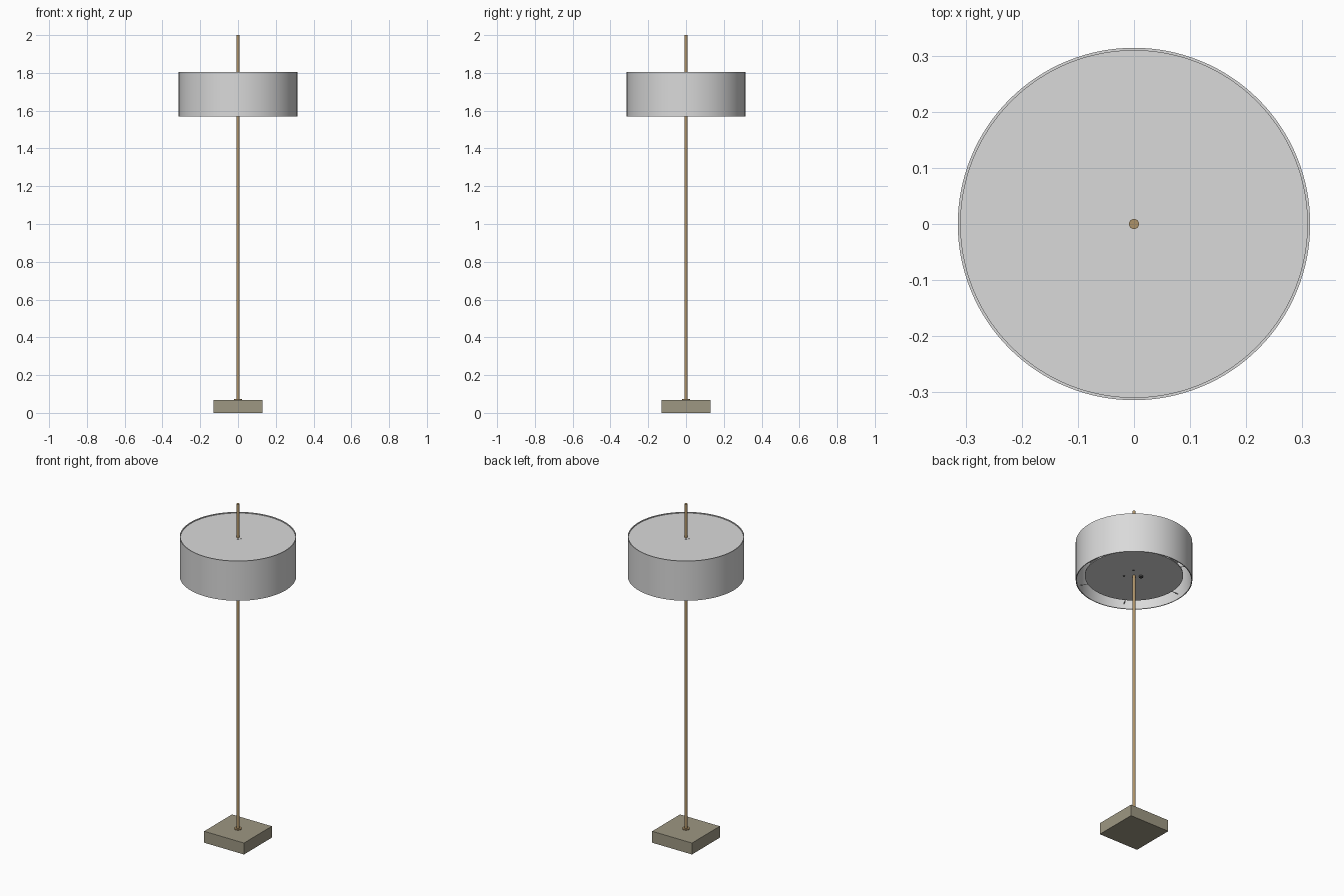
import bpy, bmesh, math
from mathutils import Matrix, Vector

if "Cube" in bpy.data.objects:
    bpy.data.objects.remove(bpy.data.objects["Cube"])


def material(name, rgb):
    m = bpy.data.materials.new(name)
    m.diffuse_color = (*rgb, 1.0)
    m.use_nodes = True
    m.node_tree.nodes["Principled BSDF"].inputs["Base Color"].default_value = m.diffuse_color
    return m


SHADE = material("pale_grey", (0.70, 0.70, 0.70))
BRASS = material("aged_brass", (0.42, 0.29, 0.14))
STONE = material("warm_grey_base", (0.34, 0.31, 0.225))
DARK = material("dark_fittings", (0.06, 0.06, 0.06))


def finish(name, bm, mat, smooth=True):
    bmesh.ops.recalc_face_normals(bm, faces=bm.faces)
    me = bpy.data.meshes.new(name)
    bm.to_mesh(me)
    bm.free()
    ob = bpy.data.objects.new(name, me)
    bpy.context.collection.objects.link(ob)
    me.materials.append(mat)
    if smooth:
        bpy.ops.object.select_all(action='DESELECT')
        ob.select_set(True)
        bpy.context.view_layer.objects.active = ob
        bpy.ops.object.shade_smooth_by_angle(angle=math.radians(35))
    return ob


def ring(name, r_in, r_out, z0, z1, mat, n=96):
    """Rectangular profile turned about the z axis."""
    bm = bmesh.new()
    rows = []
    for r, z in ((r_in, z0), (r_out, z0), (r_out, z1), (r_in, z1)):
        rows.append([bm.verts.new((r * math.cos(2 * math.pi * i / n),
                                   r * math.sin(2 * math.pi * i / n), z)) for i in range(n)])
    for a, b in zip(rows, rows[1:] + rows[:1]):
        for i in range(n):
            j = (i + 1) % n
            bm.faces.new((a[i], a[j], b[j], b[i]))
    return finish(name, bm, mat)


def rod(name, p, q, r, mat, n=24):
    """Capped cylinder between two points."""
    p, q = Vector(p), Vector(q)
    d = q - p
    mtx = Matrix.Translation((p + q) / 2) @ d.to_track_quat('Z', 'Y').to_matrix().to_4x4()
    bm = bmesh.new()
    bmesh.ops.create_cone(bm, cap_ends=True, segments=n, radius1=r, radius2=r,
                          depth=d.length, matrix=mtx)
    return finish(name, bm, mat)


# Square base block
bm = bmesh.new()
bmesh.ops.create_cube(bm, size=1, matrix=Matrix.Translation((0, 0, 0.034))
                      @ Matrix.Diagonal((0.262, 0.262, 0.068, 1)))
finish("base", bm, STONE, smooth=False)

# Pole and its collar on the base
rod("pole", (0, 0, 0.06), (0, 0, 2.0), 0.009, BRASS, 32)
ring("base_collar", 0.008, 0.02, 0.067, 0.073, BRASS, 32)

# Drum shade: wall, top panel, washer and recessed lower diffuser
ring("shade_wall", 0.309, 0.314, 1.57, 1.806, SHADE, 128)
ring("shade_top", 0.025, 0.3095, 1.796, 1.801, SHADE, 128)
ring("top_washer", 0.0085, 0.0255, 1.797, 1.802, SHADE, 32)
ring("lower_diffuser", 0.0085, 0.265, 1.598, 1.604, SHADE, 128)

# Six thin struts from the diffuser to the wall
for i in range(6):
    a = math.radians(60 * i)
    c, s = math.cos(a), math.sin(a)
    rod(f"strut_{i + 1}", (0.26 * c, 0.26 * s, 1.6), (0.31 * c, 0.31 * s, 1.6), 0.002, SHADE, 10)

# Small switch and screws under the diffuser
rod("switch", (-0.029, 0.024, 1.599), (-0.029, 0.024, 1.588), 0.010, DARK)
for i, (x, y) in enumerate(((0.041, -0.035), (0.041, 0.045))):
    rod(f"screw_{i + 1}", (x, y, 1.599), (x, y, 1.595), 0.005, DARK, 16)
